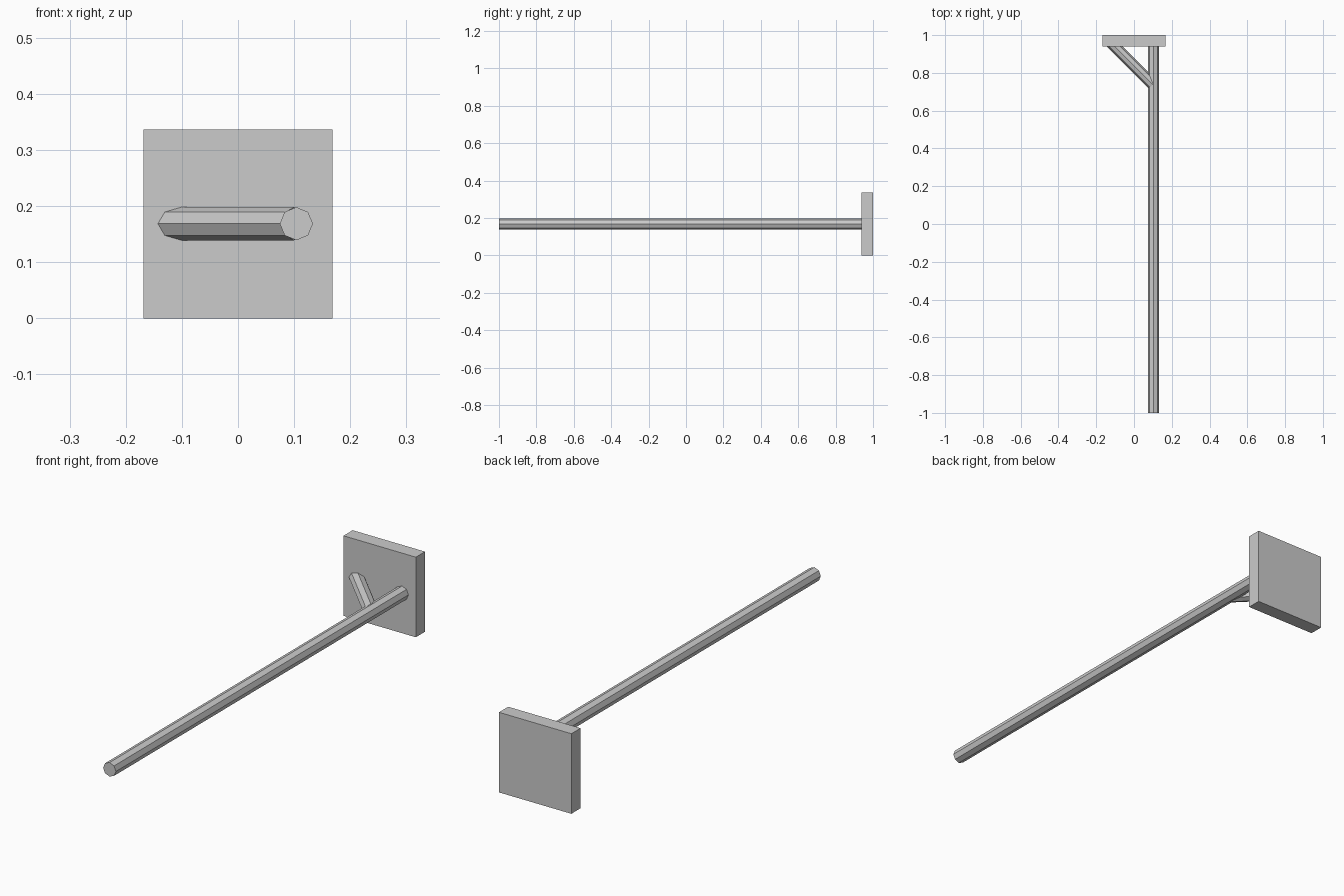
import bpy
from mathutils import Vector

if "Cube" in bpy.data.objects:
    bpy.data.objects.remove(bpy.data.objects["Cube"])

R = 0.0295   # octagonal bar radius
Z = 0.1685   # height of bar centre lines


def bar(name, start, end):
    """Eight-sided bar between two points, corners on the horizontal and vertical axes."""
    a, b = Vector(start), Vector(end)
    d = b - a
    bpy.ops.mesh.primitive_cylinder_add(vertices=8, radius=R, depth=d.length,
                                        location=(a + b) / 2)
    ob = bpy.context.object
    ob.rotation_euler = d.to_track_quat('Z', 'Y').to_euler()
    ob.name = name
    return ob


# Square mounting plate
bpy.ops.mesh.primitive_cube_add(size=1, location=(0, 0.9695, 0.168))
plate = bpy.context.object
plate.name = "mounting_plate"
plate.scale = (0.336, 0.061, 0.336)

# Long straight arm, running through the plate
bar("long_arm", (0.104, -1, Z), (0.104, 1, Z))

# Diagonal brace between plate and arm
bar("diagonal_brace", (-0.141, 0.979, Z), (0.1, 0.738, Z))
